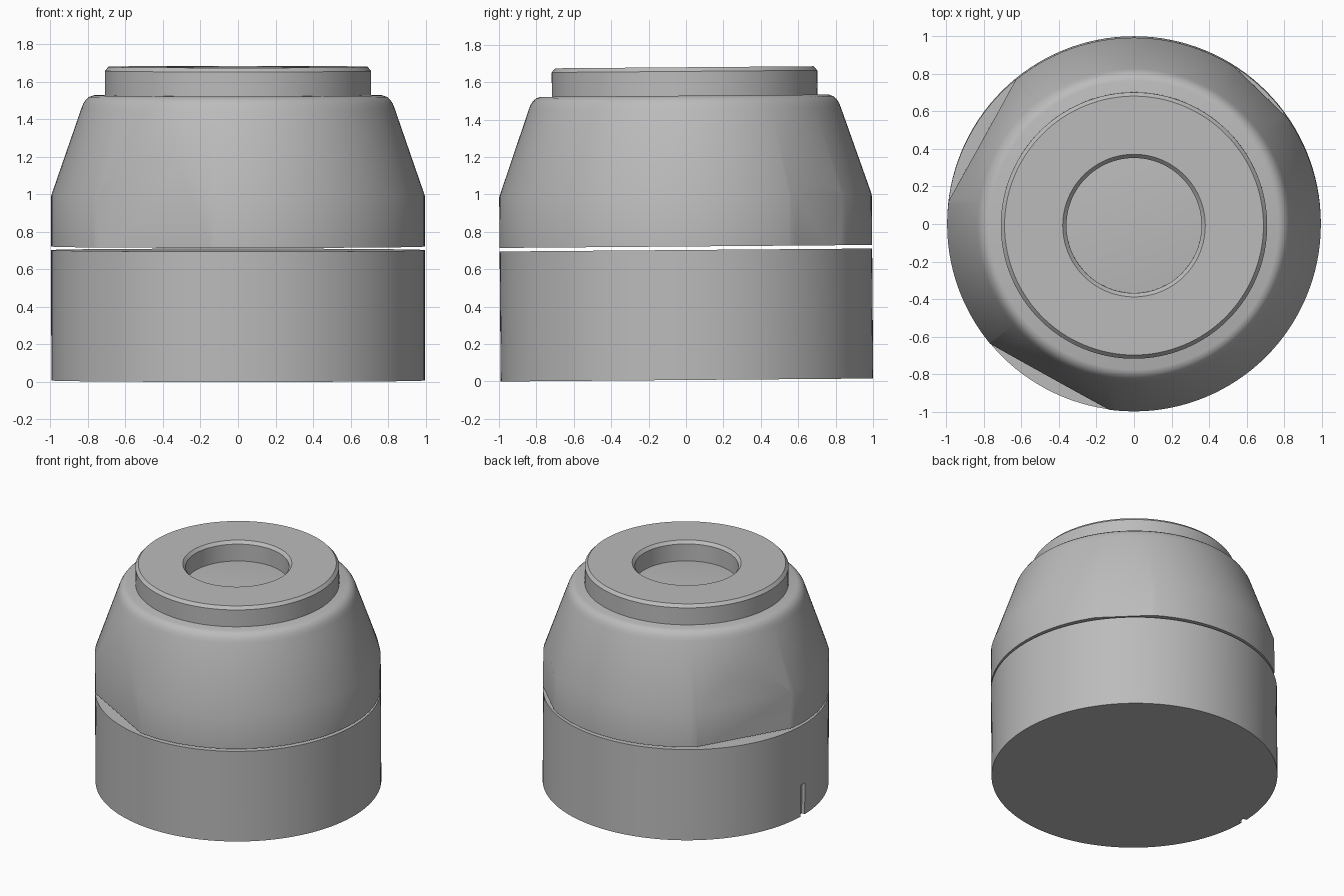
import bpy, bmesh, math
from mathutils import Matrix, Vector

if "Cube" in bpy.data.objects:
    bpy.data.objects.remove(bpy.data.objects["Cube"], do_unlink=True)

grey = bpy.data.materials.new("plain grey")
grey.use_nodes = True
colour = (0.5, 0.5, 0.5, 1)
grey.diffuse_color = colour
grey.node_tree.nodes["Principled BSDF"].inputs["Base Color"].default_value = colour

SEGMENTS = 128
RADIUS = 0.996
# The whole stack leans very slightly towards the front
LEAN = Matrix.Translation((0, 0.005, 0.008)) @ Matrix.Rotation(math.radians(0.46), 4, "X")


def lathe(profile, closed=False):
    """Spin (radius, height) points about z."""
    bm = bmesh.new()
    verts = [bm.verts.new((r, 0, z)) for r, z in profile]
    edges = [bm.edges.new(pair) for pair in zip(verts, verts[1:])]
    if closed:
        edges.append(bm.edges.new((verts[-1], verts[0])))
    bmesh.ops.spin(bm, geom=verts + edges, axis=(0, 0, 1), cent=(0, 0, 0),
                   angle=math.tau, steps=SEGMENTS, use_merge=True)
    bmesh.ops.remove_doubles(bm, verts=bm.verts, dist=0.0001)
    bmesh.ops.recalc_face_normals(bm, faces=bm.faces)
    return bm


def finish(bm, name):
    mesh = bpy.data.meshes.new(name)
    bm.to_mesh(mesh)
    bm.free()
    mesh.materials.append(grey)
    obj = bpy.data.objects.new(name, mesh)
    bpy.context.collection.objects.link(obj)
    return obj


def smooth(obj):
    bpy.ops.object.select_all(action="DESELECT")
    obj.select_set(True)
    bpy.context.view_layer.objects.active = obj
    bpy.ops.object.shade_smooth_by_angle(angle=math.radians(30))
    obj.matrix_world = LEAN


# Lower drum with a small notch at the foot of its side
drum = finish(lathe([(0, 0), (RADIUS, 0), (RADIUS, 0.695), (0, 0.695)]), "lower_drum")
bm = bmesh.new()
bmesh.ops.create_cube(bm, size=1, matrix=Matrix.Translation((-1, 0, 0.1))
                      @ Matrix.Diagonal((0.06, 0.05, 0.28, 1)))
cutter = finish(bm, "notch_cutter")
cutter.hide_render = True
notch = drum.modifiers.new("notch", "BOOLEAN")
notch.operation = "DIFFERENCE"
notch.solver = "EXACT"
notch.object = cutter
bpy.context.view_layer.objects.active = drum
bpy.ops.object.modifier_apply(modifier="notch")
bpy.data.objects.remove(cutter, do_unlink=True)
smooth(drum)

# Tapered housing with a rounded shoulder
shoulder = [(0.835, 1.45), (0.825, 1.476), (0.811, 1.497), (0.793, 1.512), (0.77, 1.52)]
bm = lathe([(0, 0.714), (RADIUS, 0.714), (RADIUS, 0.985)] + shoulder + [(0, 1.52)])

# Upright flats sliced from the housing side: (direction, distance from axis)
for degrees, distance in [(241, 0.928), (151, 0.925), (46, 0.976)]:
    a = math.radians(degrees)
    normal = Vector((math.cos(a), math.sin(a), 0))
    cut = bmesh.ops.bisect_plane(bm, geom=bm.verts[:] + bm.edges[:] + bm.faces[:],
                                 plane_co=normal * distance, plane_no=normal, clear_outer=True)
    rim = [e for e in cut["geom_cut"] if isinstance(e, bmesh.types.BMEdge)]
    bmesh.ops.holes_fill(bm, edges=rim, sides=0)
bmesh.ops.recalc_face_normals(bm, faces=bm.faces)
smooth(finish(bm, "tapered_housing"))

# Chamfered collar around the shallow recess
collar = lathe([(0.71, 1.52), (0.71, 1.65), (0.69, 1.672), (0.38, 1.672),
                (0.36, 1.65), (0.36, 1.52)], closed=True)
smooth(finish(collar, "top_collar"))
